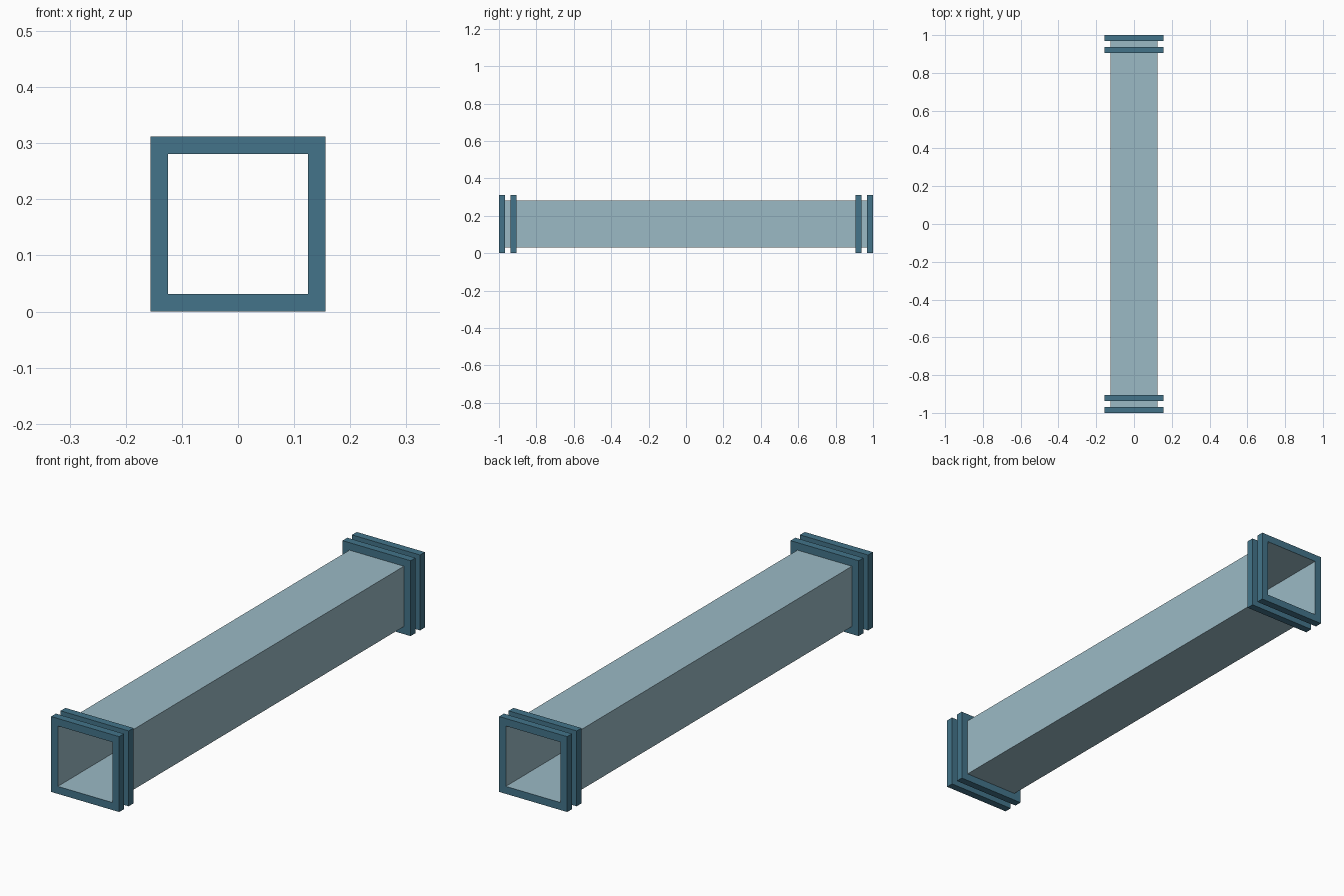
import bpy
import bmesh

if "Cube" in bpy.data.objects:
    bpy.data.objects.remove(bpy.data.objects["Cube"])

OUTER = 0.156      # half width of the flanges
INNER = 0.125      # half width of the duct
CENTRE_Z = OUTER
THICK = 0.0315     # flange thickness along y


def material(name, rgb):
    mat = bpy.data.materials.new(name)
    mat.diffuse_color = (*rgb, 1)
    mat.use_nodes = True
    mat.node_tree.nodes["Principled BSDF"].inputs["Base Color"].default_value = mat.diffuse_color
    return mat


def square(bm, half, y):
    corners = ((-1, -1), (1, -1), (1, 1), (-1, 1))
    return [bm.verts.new((sx * half, y, CENTRE_Z + sz * half)) for sx, sz in corners]


def bridge(bm, a, b):
    for i in range(4):
        j = (i + 1) % 4
        bm.faces.new((a[i], a[j], b[j], b[i]))


def finish(bm, name, mat):
    mesh = bpy.data.meshes.new(name)
    bm.to_mesh(mesh)
    bm.free()
    mesh.materials.append(mat)
    obj = bpy.data.objects.new(name, mesh)
    bpy.context.collection.objects.link(obj)
    return obj


def flange(name, y0, y1, mat):
    bm = bmesh.new()
    loops = [square(bm, h, y) for h, y in
             ((OUTER, y0), (OUTER, y1), (INNER, y1), (INNER, y0))]
    for k in range(4):
        bridge(bm, loops[k], loops[(k + 1) % 4])
    bmesh.ops.recalc_face_normals(bm, faces=bm.faces)
    return finish(bm, name, mat)


pale_blue = material("pale blue", (0.328, 0.491, 0.560))
dark_teal = material("dark teal", (0.056, 0.175, 0.254))

# Open-ended thin sheet duct, a hair inside the flange openings
bm = bmesh.new()
bridge(bm, square(bm, INNER - 0.0003, -0.9995), square(bm, INNER - 0.0003, 0.9995))
bmesh.ops.recalc_face_normals(bm, faces=bm.faces)
# Make the walls face outwards
for f in bm.faces:
    c = f.calc_center_median()
    c.z -= CENTRE_Z
    if f.normal.dot(c) < 0:
        f.normal_flip()
finish(bm, "duct", pale_blue)

# A pair of square flanges at each end
for side, label in ((-1, "front"), (1, "back")):
    for outer_y, place in ((1.0, "end"), (0.938, "inner")):
        ys = sorted((side * outer_y, side * (outer_y - THICK)))
        flange(f"{label}_{place}_flange", ys[0], ys[1], dark_teal)
